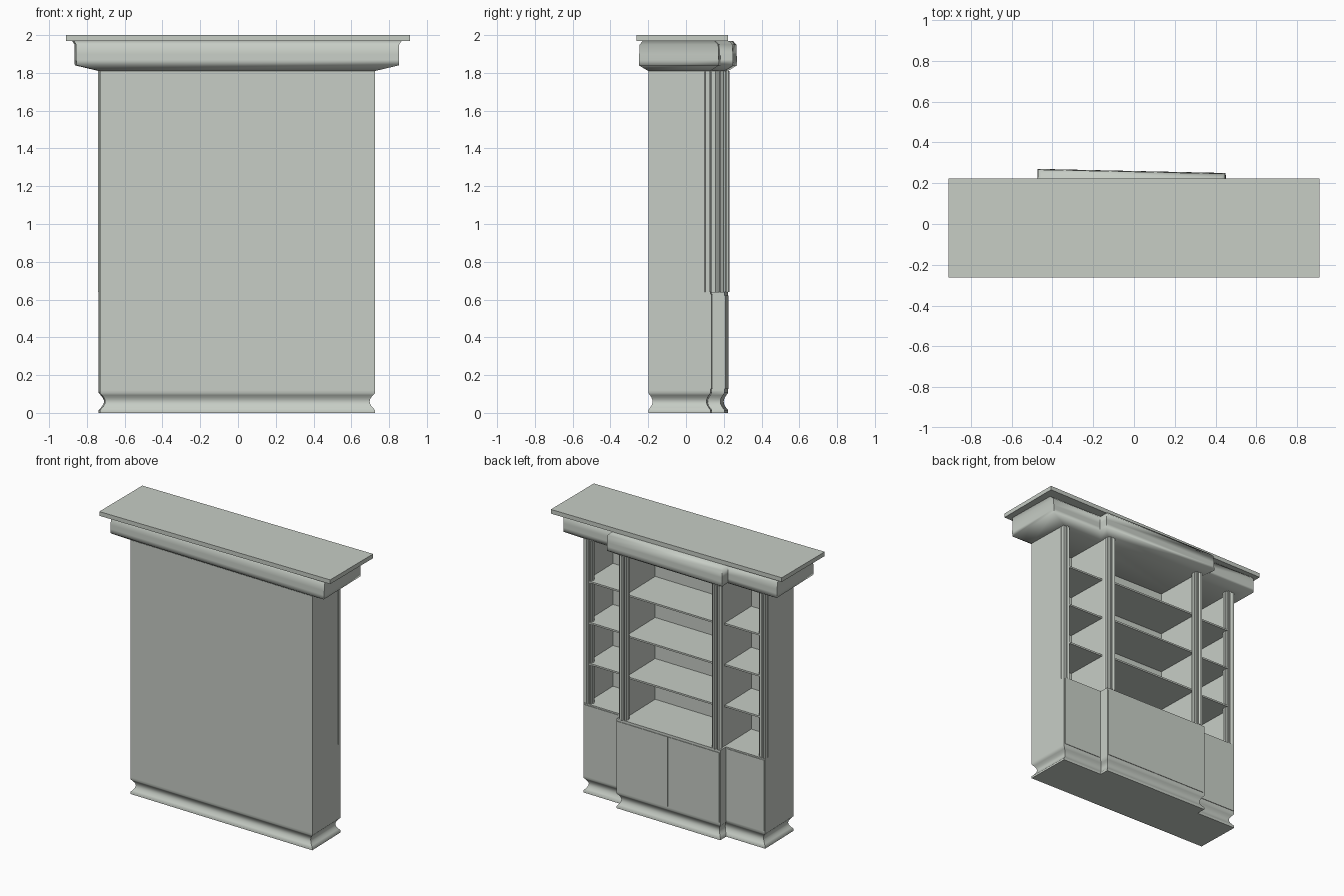
import bpy, bmesh, math

if "Cube" in bpy.data.objects:
    bpy.data.objects.remove(bpy.data.objects["Cube"])

# One painted-wood colour
paint = bpy.data.materials.new("sage_grey_paint")
paint.use_nodes = True
colour = (0.57, 0.61, 0.56, 1)
paint.diffuse_color = colour
paint.node_tree.nodes["Principled BSDF"].inputs["Base Color"].default_value = colour

CX = -0.007             # middle of the carcass
HALF = 0.728            # half width of the carcass
BAY = 0.415             # half width of the projecting centre bay
BACK, WING, FRONT = -0.2, 0.13, 0.197
PLINTH, COUNTER, CEILING = 0.12, 0.64, 1.81
SKEW = 0.022            # the carcass plan is slightly out of square


def finish(name, bm, smooth=None, skew=SKEW):
    for v in bm.verts:
        x, y = v.co.x, v.co.y
        v.co.x = x - skew * y
        v.co.y = y - skew * (x - HALF)
    bmesh.ops.recalc_face_normals(bm, faces=bm.faces)
    mesh = bpy.data.meshes.new(name)
    bm.to_mesh(mesh)
    bm.free()
    mesh.materials.append(paint)
    obj = bpy.data.objects.new(name, mesh)
    bpy.context.collection.objects.link(obj)
    if smooth:
        bpy.ops.object.select_all(action="DESELECT")
        obj.select_set(True)
        bpy.context.view_layer.objects.active = obj
        bpy.ops.object.shade_smooth_by_angle(angle=math.radians(smooth))


def box(name, x0, x1, y0, y1, z0, z1, skew=SKEW):
    bm = bmesh.new()
    bmesh.ops.create_cube(bm, size=1)
    for v in bm.verts:
        v.co.x = x1 if v.co.x > 0 else x0
        v.co.y = y1 if v.co.y > 0 else y0
        v.co.z = z1 if v.co.z > 0 else z0
    finish(name, bm, skew=skew)


def footprint(dx, dy):
    """Stepped plan outline, grown by dx at the ends and dy elsewhere."""
    half = [(HALF + dx, BACK - dy), (HALF + dx, WING + dy),
            (BAY + dy, WING + dy), (BAY + dy, FRONT + dy)]
    return [(CX + x, y) for x, y in half] + [(CX - x, y) for x, y in reversed(half)]


def moulding(name, profile, smooth=None):
    """Stack of stepped outlines; profile holds z, dx, dy."""
    bm = bmesh.new()
    rings = [[bm.verts.new((x, y, z)) for x, y in footprint(dx, dy)]
             for z, dx, dy in profile]
    for low, high in zip(rings, rings[1:]):
        for i in range(len(low)):
            j = (i + 1) % len(low)
            bm.faces.new((low[i], low[j], high[j], high[i]))
    bm.faces.new(rings[0])
    bm.faces.new(rings[-1])
    finish(name, bm, smooth)


def column(name, cx, cy, radius, flutes=12):
    """Round fluted upright between counter and cornice."""
    bm = bmesh.new()
    ring = []
    for i in range(flutes * 4):
        a = math.tau * i / (flutes * 4)
        r = radius * (0.9 + 0.1 * math.cos(flutes * a))
        ring.append(bm.verts.new((cx + r * math.cos(a), cy + r * math.sin(a), COUNTER)))
    face = bm.faces.new(ring)
    for v in bmesh.ops.extrude_face_region(bm, geom=[face])["geom"]:
        if isinstance(v, bmesh.types.BMVert):
            v.co.z = CEILING
    finish(name, bm, 60)


# Hollow-curved plinth
hollow = [(0, 0, 0), (0.015, 0, 0)]
for i in range(1, 8):
    t = i / 8
    d = -0.028 * math.sin(math.pi * t)
    hollow.append((0.015 + 0.09 * t, d, d * 0.8))
hollow += [(0.105, 0, 0), (PLINTH, 0, 0)]
moulding("plinth", hollow, 50)

# Lower cabinet with its counter
moulding("lower_cabinet", [(PLINTH, 0, 0), (COUNTER, 0, 0)])

# Cornice and its cover slab
moulding("cornice", [(CEILING, 0, 0), (1.84, 0.125, 0.047), (1.87, 0.127, 0.046),
                     (1.90, 0.127, 0.045), (1.95, 0.127, 0.043),
                     (1.97, 0.14, 0.025)], 75)
box("cover_slab", -0.91, 0.91, -0.262, 0.222, 1.97, 2.0, skew=0)

# Upper carcass
box("back_panel", CX - HALF, CX + HALF, BACK, BACK + 0.015, COUNTER, CEILING)

shelf_heights = [COUNTER - 0.008 + (CEILING - COUNTER) * i / 4 for i in (1, 2, 3)]
for side, s in (("left", 1), ("right", -1)):
    def span(a, b):
        return sorted((CX + s * a, CX + s * b))
    box(side + "_end_panel", *span(HALF - 0.02, HALF), BACK, WING - 0.004, COUNTER, CEILING)
    box(side + "_divider", *span(0.37, 0.40), BACK, WING + 0.02, COUNTER, CEILING)
    column(side + "_centre_column", CX + s * 0.373, 0.17, 0.036)
    column(side + "_end_column", CX + s * (HALF - 0.03), 0.1, 0.033)
    box(side + "_wing_door", *span(BAY + 0.012, HALF - 0.006), WING - 0.01, WING + 0.004,
        PLINTH + 0.006, COUNTER - 0.01)
    box(side + "_centre_door", *span(0.004, BAY - 0.006), FRONT - 0.01, FRONT + 0.004,
        PLINTH + 0.006, COUNTER - 0.018)
    for n, z in enumerate(shelf_heights, 1):
        box(f"{side}_wing_shelf_{n}", *span(0.39, HALF - 0.01), BACK + 0.01, 0.125,
            z - 0.006, z + 0.006)

# Centre shelves
for n, z in enumerate(shelf_heights, 1):
    box(f"centre_shelf_{n}", CX - 0.38, CX + 0.38, BACK + 0.01, 0.145, z - 0.006, z + 0.006)
